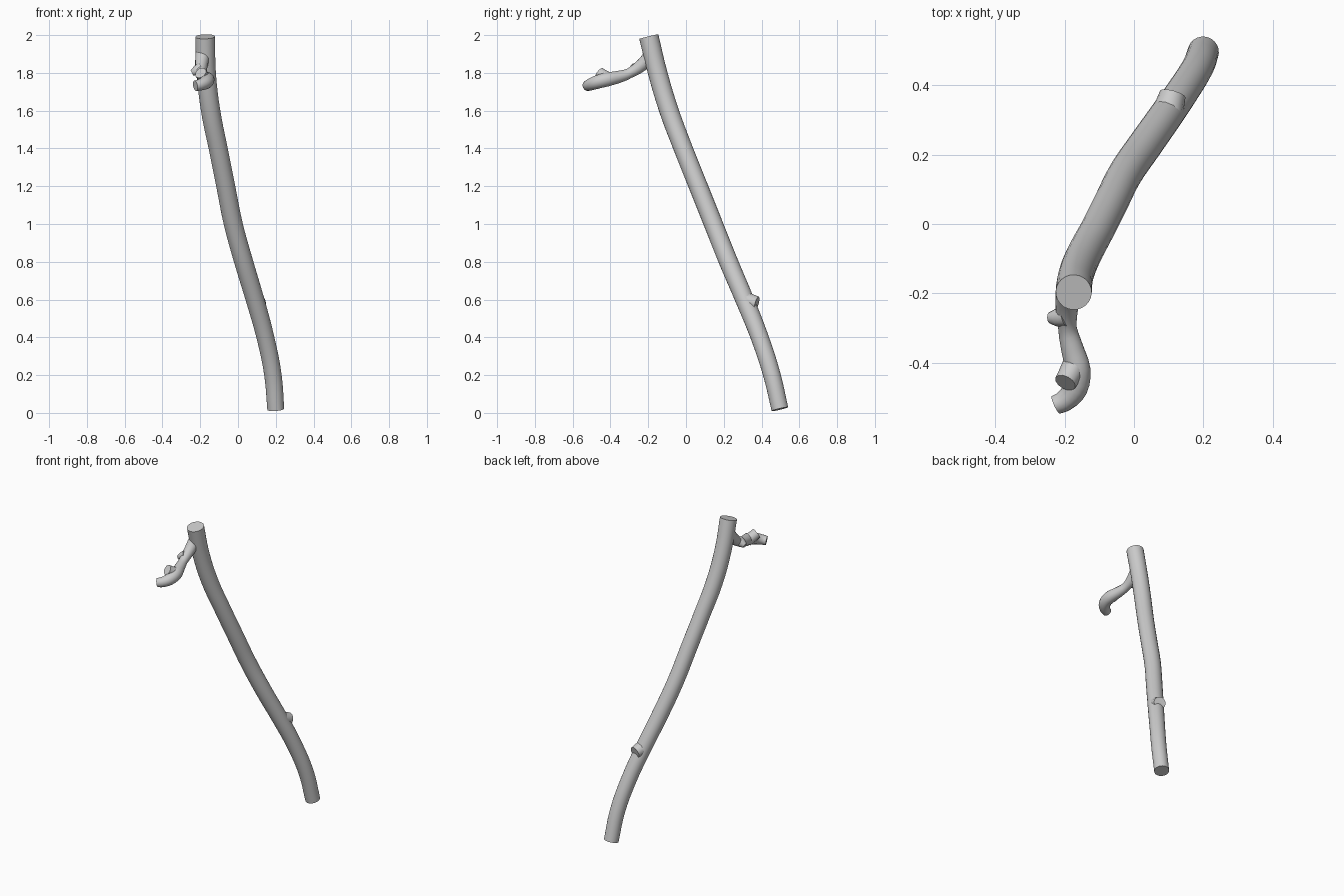
import bpy
import math

cube = bpy.data.objects.get("Cube")
if cube:
    bpy.data.objects.remove(cube, do_unlink=True)

grey = bpy.data.materials.new("light grey bark")
grey.use_nodes = True
grey.diffuse_color = (0.6, 0.6, 0.6, 1)
grey.node_tree.nodes["Principled BSDF"].inputs["Base Color"].default_value = (0.6, 0.6, 0.6, 1)


def limb(name, points, sides=16, steps=4):
    """Capped round tube through (x, y, z, radius) points."""
    curve = bpy.data.curves.new(name, "CURVE")
    curve.dimensions = "3D"
    curve.bevel_depth = 1
    curve.bevel_resolution = sides // 2 - 2
    curve.resolution_u = steps
    curve.use_fill_caps = True
    spline = curve.splines.new("BEZIER")
    spline.bezier_points.add(len(points) - 1)
    for bp, (x, y, z, r) in zip(spline.bezier_points, points):
        bp.co = (x, y, z)
        bp.radius = r
        bp.handle_left_type = bp.handle_right_type = "AUTO"
    obj = bpy.data.objects.new(name, curve)
    bpy.context.collection.objects.link(obj)
    bpy.ops.object.select_all(action="DESELECT")
    obj.select_set(True)
    bpy.context.view_layer.objects.active = obj
    bpy.ops.object.convert(target="MESH")
    obj = bpy.context.object
    obj.data.materials.clear()
    obj.data.materials.append(grey)
    bpy.ops.object.shade_smooth_by_angle(angle=math.radians(40))
    return obj


# Long gently bent stem
limb("main_stem", [
    (0.20, 0.497, 0.02, 0.045), (0.185, 0.455, 0.20, 0.046),
    (0.145, 0.39, 0.40, 0.047), (0.09, 0.31, 0.60, 0.049),
    (0.03, 0.225, 0.80, 0.05), (-0.025, 0.145, 1.0, 0.05),
    (-0.065, 0.065, 1.2, 0.05), (-0.105, -0.015, 1.4, 0.05),
    (-0.145, -0.09, 1.6, 0.051), (-0.168, -0.15, 1.8, 0.051),
    (-0.174, -0.197, 1.992, 0.052)], sides=24)

# Crooked side branch near the top
limb("side_branch", [
    (-0.185, -0.18, 1.90, 0.04), (-0.193, -0.23, 1.845, 0.034),
    (-0.192, -0.30, 1.798, 0.027), (-0.178, -0.36, 1.778, 0.033),
    (-0.163, -0.42, 1.765, 0.038), (-0.17, -0.475, 1.75, 0.036),
    (-0.20, -0.51, 1.737, 0.031), (-0.226, -0.522, 1.732, 0.028)], steps=3)

# Cut twig stubs on the branch
limb("upper_twig_stub", [
    (-0.168, -0.40, 1.765, 0.036), (-0.185, -0.435, 1.782, 0.034),
    (-0.198, -0.458, 1.80, 0.032)], sides=12, steps=2)
limb("side_twig_stub", [
    (-0.195, -0.265, 1.825, 0.032), (-0.222, -0.27, 1.81, 0.027),
    (-0.244, -0.27, 1.80, 0.016)], sides=12, steps=2)

# Sawn knot on the back of the stem
limb("back_knot", [
    (0.092, 0.305, 0.60, 0.046), (0.103, 0.343, 0.588, 0.042),
    (0.112, 0.375, 0.579, 0.038)], sides=12, steps=2)
